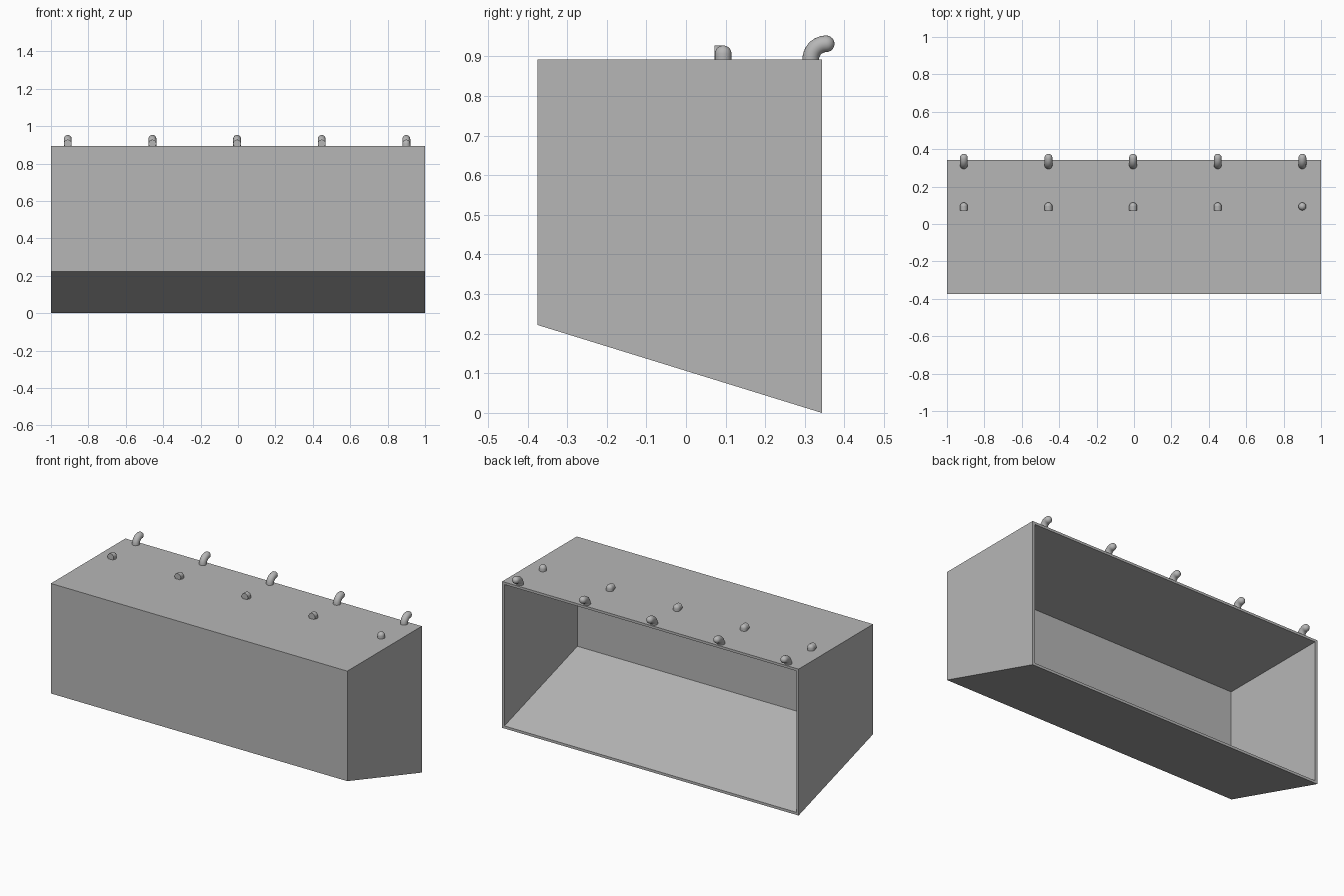
import bpy, bmesh, math
from mathutils import Vector

old = bpy.data.objects.get("Cube")
if old:
    bpy.data.objects.remove(old, do_unlink=True)

grey = bpy.data.materials.new("light grey")
grey.use_nodes = True
colour = (0.47, 0.47, 0.47, 1)
grey.diffuse_color = colour
grey.node_tree.nodes["Principled BSDF"].inputs["Base Color"].default_value = colour

FRONT, BACK, TOP, FRONT_LOW = -0.375, 0.343, 0.893, 0.222
WALL, RADIUS, SEGMENTS = 0.015, 0.021, 20


def finish(name, bm, smooth=False):
    bmesh.ops.recalc_face_normals(bm, faces=bm.faces)
    mesh = bpy.data.meshes.new(name)
    bm.to_mesh(mesh)
    bm.free()
    mesh.materials.append(grey)
    ob = bpy.data.objects.new(name, mesh)
    bpy.context.collection.objects.link(ob)
    if smooth:
        bpy.ops.object.select_all(action='DESELECT')
        ob.select_set(True)
        bpy.context.view_layer.objects.active = ob
        bpy.ops.object.shade_smooth_by_angle(angle=math.radians(40))
    return ob


def floor_z(y):
    return FRONT_LOW * (BACK - y) / (BACK - FRONT)


def box_loops(bm, wall):
    """Front and open-back corner loops, moved inward by the wall thickness."""
    x = 1 - wall
    loops = []
    for y in (FRONT + wall, BACK):
        low, high = floor_z(y) + wall * 1.047, TOP - wall
        loops.append([bm.verts.new((px, y, pz)) for px, pz in
                      ((-x, low), (x, low), (x, high), (-x, high))])
    return loops


def bridge(bm, a, b):
    n = len(a)
    for i in range(n):
        j = (i + 1) % n
        bm.faces.new((a[i], a[j], b[j], b[i]))


# Hollow box: outer shell, inner shell and the rim around the open back
bm = bmesh.new()
outer_front, outer_back = box_loops(bm, 0)
inner_front, inner_back = box_loops(bm, WALL)
bm.faces.new(outer_front)
bm.faces.new(inner_front)
bridge(bm, outer_front, outer_back)
bridge(bm, outer_back, inner_back)
bridge(bm, inner_back, inner_front)
finish("hollow_box", bm)


def tube(name, stations, x):
    """Capped round tube in the YZ plane; stations are (y, z, angle, radius)."""
    bm = bmesh.new()
    rings = []
    for y, z, angle, r in stations:
        across = Vector((0, -math.sin(angle), math.cos(angle)))
        ring = []
        for k in range(SEGMENTS):
            a = 2 * math.pi * k / SEGMENTS
            ring.append(bm.verts.new(Vector((x, y, z)) + across * (r * math.sin(a))
                                     + Vector((r * math.cos(a), 0, 0))))
        rings.append(ring)
    for a, b in zip(rings, rings[1:]):
        bridge(bm, a, b)
    bm.faces.new(rings[0])
    bm.faces.new(rings[-1])
    return finish(name, bm, True)


def dome(y, z, angle):
    """Stations of a rounded tip that points along the angle."""
    out = []
    for i in range(6):
        t = math.radians(17 * i)
        d = RADIUS * math.sin(t)
        out.append((y + d * math.cos(angle), z + d * math.sin(angle),
                    angle, RADIUS * math.cos(t)))
    return out


# Rear hooks bend backward; front pegs turn forward with a flat cut end
BEND, HOOK_Y, PEG_Y, PEG_Z = 0.039, 0.354, 0.094, 0.907
for i in range(5):
    x = -0.91 + 0.4525 * i
    bend = []
    for k in range(10):
        a = math.radians(180 - 10 * k)
        bend.append((HOOK_Y + BEND * math.cos(a), TOP + BEND * math.sin(a),
                     a - math.pi / 2, RADIUS))
    tube(f"rear_hook_{i + 1}", bend[:-1] + dome(HOOK_Y, TOP + BEND, 0), x)

    up = math.pi / 2
    tube(f"peg_{i + 1}", [(PEG_Y, TOP - 0.005, up, RADIUS)] + dome(PEG_Y, PEG_Z, up), x)
    if i < 4:
        tube(f"peg_end_{i + 1}", [(PEG_Y, PEG_Z, math.pi, RADIUS),
                                  (PEG_Y - 0.022, PEG_Z, math.pi, RADIUS)], x)
